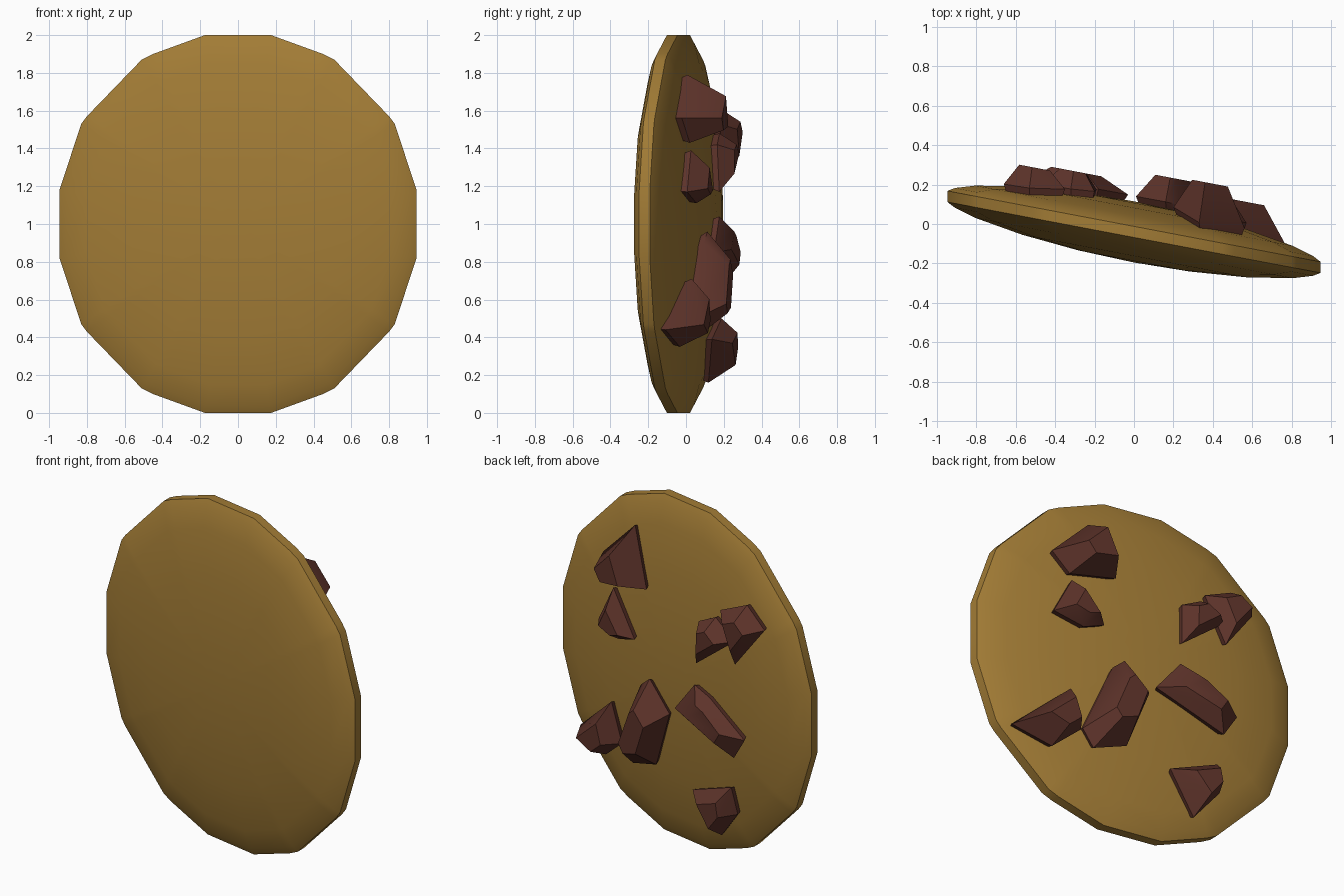
import bpy, bmesh, math

cube = bpy.data.objects.get("Cube")
if cube:
    bpy.data.objects.remove(cube, do_unlink=True)


def material(name, colour):
    mat = bpy.data.materials.new(name)
    mat.use_nodes = True
    mat.diffuse_color = colour
    mat.node_tree.nodes["Principled BSDF"].inputs["Base Color"].default_value = colour
    return mat


baked_dough = material("baked_dough", (0.36, 0.2, 0.036, 1))
dark_chocolate = material("dark_chocolate", (0.11, 0.033, 0.023, 1))


def place(x, z, depth):
    """Put a point on the turned disc plane, raised towards the back by depth."""
    return (x, depth - 0.04 - 0.19 * x, z)


def dome(x, z):
    """Height of the disc surface above its middle plane."""
    radius = min(math.hypot(x, z - 1), 0.99)
    return 0.155 * math.sqrt(1 - radius ** 2)


def finish(bm, name, mat, angle):
    bmesh.ops.recalc_face_normals(bm, faces=bm.faces[:])
    mesh = bpy.data.meshes.new(name)
    bm.to_mesh(mesh)
    bm.free()
    mesh.materials.append(mat)
    obj = bpy.data.objects.new(name, mesh)
    bpy.context.collection.objects.link(obj)
    bpy.ops.object.select_all(action="DESELECT")
    obj.select_set(True)
    bpy.context.view_layer.objects.active = obj
    bpy.ops.object.shade_smooth_by_angle(angle=math.radians(angle))


# Disc: a quarter outline mirrored to a full ring, lofted through domed levels
quarter = [(0.175, 1), (0.45, 0.9), (0.51, 0.87), (0.8, 0.57), (0.83, 0.53), (0.945, 0.18)]
half = quarter + [(x, -z) for x, z in reversed(quarter)]
outline = half + [(-x, z) for x, z in reversed(half)]
levels = [(0.3, 0.147), (0.6, 0.122), (0.85, 0.082), (0.96, 0.05), (1, 0.028)]
levels += [(s, -h) for s, h in reversed(levels)]

bm = bmesh.new()
rings = [[bm.verts.new(place(x * s, 1 + z * s, h)) for x, z in outline] for s, h in levels]
count = len(outline)
for upper, lower in zip(rings, rings[1:]):
    for i in range(count):
        j = (i + 1) % count
        bm.faces.new((upper[i], upper[j], lower[j], lower[i]))
for ring, height in ((rings[0], 0.155), (rings[-1], -0.155)):
    centre = bm.verts.new(place(0, 1, height))
    for i in range(count):
        bm.faces.new((ring[i], ring[(i + 1) % count], centre))
finish(bm, "biscuit_disc", baked_dough, 50)


# Chunks: outline on the disc and top depth, closed as a faceted hull
def chunk(name, top, points):
    cx = sum(p[0] for p in points) / len(points)
    cz = sum(p[1] for p in points) / len(points)
    bm = bmesh.new()
    for x, z in points:
        base = dome(x, z)
        for scale, depth in ((0.8, base - 0.06), (1, base + 0.03), (0.5, top)):
            bm.verts.new(place(cx + (x - cx) * scale, cz + (z - cz) * scale, depth))
    hull = bmesh.ops.convex_hull(bm, input=bm.verts[:])
    loose = {v for v in hull["geom_interior"] if isinstance(v, bmesh.types.BMVert)}
    bmesh.ops.delete(bm, geom=list(loose), context="VERTS")
    bmesh.ops.dissolve_limit(bm, angle_limit=0.09, verts=bm.verts[:], edges=bm.edges[:])
    finish(bm, name, dark_chocolate, 35)


chunk("chunk_top", 0.32, [(0.33, 1.79), (0.56, 1.56), (0.47, 1.43), (0.2, 1.47)])
chunk("chunk_upper_left", 0.25, [(0.46, 1.39), (0.57, 1.17), (0.4, 1.11), (0.28, 1.15)])
chunk("chunk_upper_inner", 0.25, [(-0.2, 1.42), (-0.32, 1.48), (-0.46, 1.38), (-0.19, 1.17)])
chunk("chunk_upper_outer", 0.23, [(-0.35, 1.53), (-0.53, 1.61), (-0.66, 1.5), (-0.47, 1.25)])
chunk("chunk_middle_long", 0.31, [(0.16, 0.96), (0.01, 0.8), (0.13, 0.45), (0.32, 0.39),
                                  (0.39, 0.49), (0.23, 0.9)])
chunk("chunk_middle_slanted", 0.25, [(-0.18, 1.04), (-0.03, 0.85), (-0.46, 0.69),
                                     (-0.54, 0.82), (-0.29, 1)])
chunk("chunk_lower_left", 0.26, [(0.47, 0.71), (0.4, 0.48), (0.55, 0.35), (0.77, 0.44)])
chunk("chunk_bottom", 0.24, [(-0.14, 0.39), (-0.43, 0.5), (-0.46, 0.34), (-0.32, 0.16)])
